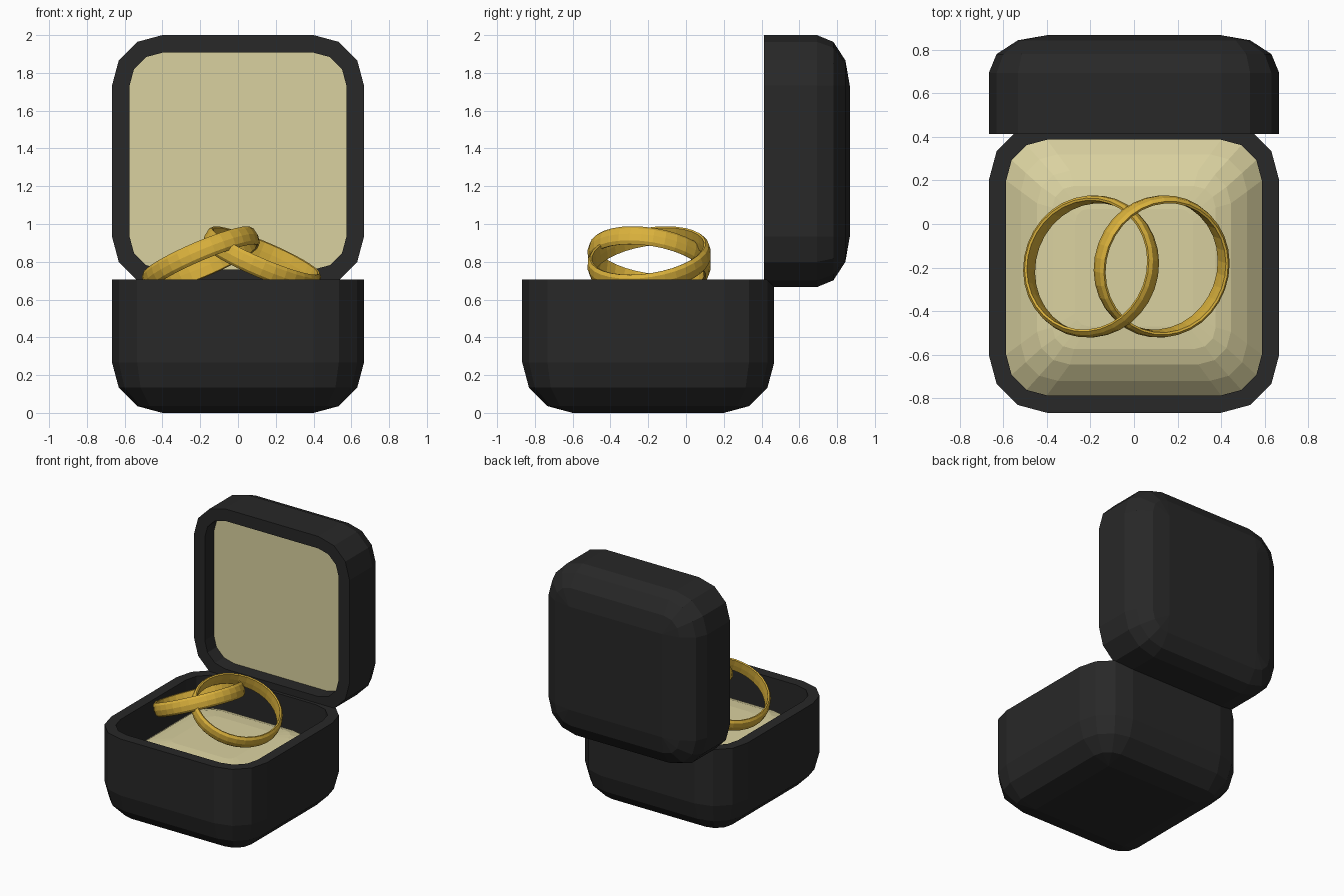
import bpy, bmesh
from math import sin, cos, pi, radians
from mathutils import Matrix, Vector

if "Cube" in bpy.data.objects:
    bpy.data.objects.remove(bpy.data.objects["Cube"])


def material(name, color):
    m = bpy.data.materials.new(name)
    m.diffuse_color = (*color, 1)
    m.use_nodes = True
    m.node_tree.nodes["Principled BSDF"].inputs["Base Color"].default_value = m.diffuse_color
    return m


BLACK = material("black_velvet", (0.021, 0.021, 0.021))
CREAM = material("cream_satin", (0.70, 0.64, 0.35))
GOLD = material("gold", (0.70, 0.44, 0.045))


def rounded_square(half, r, z, seg=3):
    """Loop of points: square of half-size 'half' with corner radius r."""
    c = half - r
    pts = []
    for k in range(4):
        sx, sy = ((1, 1), (-1, 1), (-1, -1), (1, -1))[k]
        for i in range(seg + 1):
            a = (k + i / seg) * pi / 2
            pts.append(Vector((sx * c + r * cos(a), sy * c + r * sin(a), z)))
    return pts


def finish(bm, name, mat, matrix):
    bmesh.ops.remove_doubles(bm, verts=bm.verts, dist=1e-5)
    bmesh.ops.recalc_face_normals(bm, faces=bm.faces)
    me = bpy.data.meshes.new(name)
    bm.to_mesh(me)
    bm.free()
    me.materials.append(mat)
    ob = bpy.data.objects.new(name, me)
    ob.matrix_world = matrix
    bpy.context.collection.objects.link(ob)
    return ob


def loft(name, rings, mat, matrix):
    """Skin a stack of (half, radius, z) rounded squares and cap both ends."""
    bm = bmesh.new()
    loops = [[bm.verts.new(p) for p in rounded_square(*r)] for r in rings]
    n = len(loops[0])
    for a, b in zip(loops, loops[1:]):
        for i in range(n):
            j = (i + 1) % n
            bm.faces.new((a[i], a[j], b[j], b[i]))
    bm.faces.new(loops[0][::-1])
    bm.faces.new(loops[-1])
    return finish(bm, name, mat, matrix)


def shell(name, height, scale, wall, floor, matrix):
    """Open half of the box: rounded outside, flat rim, straight cavity."""
    H, R = 0.667, 0.267
    rings = []
    for i in range(4):
        a = i * pi / 6
        r = R * sin(a)
        rings.append((H - R + r, max(r, 1e-7), R * scale * (1 - cos(a))))
    rings += [(H, R, height), (H - wall, R - wall, height), (H - wall, R - wall, floor)]
    return loft(name, rings, BLACK, matrix)


# Box base and opened lid
base_at = Matrix.Translation((0, -0.2, 0))
lid_at = Matrix.Translation((0, 0.867, 1.333)) @ Matrix.Rotation(pi / 2, 4, 'X')
shell("box_base", 0.705, 1.0, 0.08, 0.33, base_at)
shell("box_lid", 0.454, 0.65, 0.093, 0.30, lid_at)

# Cushion in the base, flat lining in the lid
loft("cushion", [(0.587, 0.187, 0.34), (0.587, 0.187, 0.41), (0.52, 0.17, 0.48),
                 (0.445, 0.15, 0.535), (0.375, 0.10, 0.56), (0.27, 0.06, 0.57)],
     CREAM, base_at)
loft("lid_lining", [(0.574, 0.174, 0.31), (0.574, 0.174, 0.344)], CREAM, lid_at)


# Two linked rings, leaning against each other
def ring(name, x, tilt, seg=32):
    profile = [(0.300, -0.048), (0.310, -0.052), (0.324, -0.036), (0.330, 0),
               (0.324, 0.036), (0.310, 0.052), (0.300, 0.048), (0.298, 0)]
    bm = bmesh.new()
    loops = [[bm.verts.new((r * cos(2 * pi * k / seg), r * sin(2 * pi * k / seg), z))
              for r, z in profile] for k in range(seg)]
    n = len(profile)
    for k in range(seg):
        a, b = loops[k], loops[(k + 1) % seg]
        for i in range(n):
            j = (i + 1) % n
            bm.faces.new((a[i], b[i], b[j], a[j]))
    m = (Matrix.Translation((x, -0.195, 0.812)) @ Matrix.Rotation(radians(-20), 4, 'Z')
         @ Matrix.Rotation(radians(tilt), 4, 'Y'))
    return finish(bm, name, GOLD, m)


ring("left_ring", -0.197, -24.5)
ring("right_ring", 0.127, 24.5)
